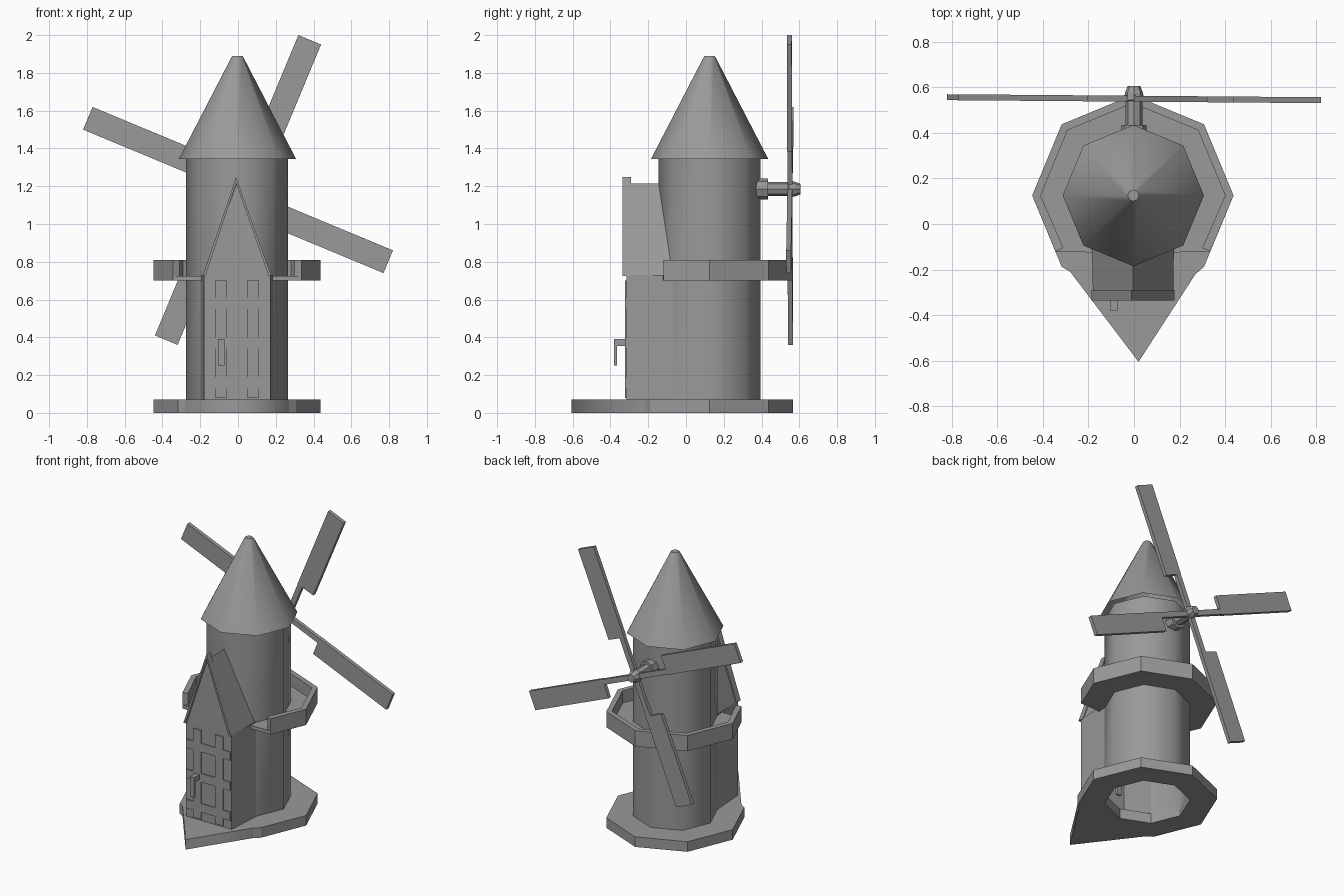
import bpy, bmesh, math
from mathutils import Matrix, Vector

if "Cube" in bpy.data.objects:
    bpy.data.objects.remove(bpy.data.objects["Cube"])

CX, CY = -0.005, 0.125          # tower axis
HUB = Vector((0, 0.55, 1.18))   # sail centre
STONE = bpy.data.materials.new("dark_grey")
STONE.diffuse_color = (0.32, 0.32, 0.32, 1)
STONE.use_nodes = True
STONE.node_tree.nodes["Principled BSDF"].inputs["Base Color"].default_value = STONE.diffuse_color


def make(name, verts, faces, smooth=False):
    bm = bmesh.new()
    vs = [bm.verts.new(v) for v in verts]
    for f in faces:
        bm.faces.new([vs[i] for i in f])
    bmesh.ops.remove_doubles(bm, verts=bm.verts, dist=0.0005)
    bmesh.ops.recalc_face_normals(bm, faces=bm.faces)
    me = bpy.data.meshes.new(name)
    bm.to_mesh(me)
    bm.free()
    me.materials.append(STONE)
    for p in me.polygons:
        p.use_smooth = smooth and abs(p.normal.z) < 0.9
    ob = bpy.data.objects.new(name, me)
    bpy.context.collection.objects.link(ob)
    return ob


def octo(r, a):
    t = math.radians(a)
    return (CX + r * math.cos(t), CY + r * math.sin(t))


def strip(name, outer, inner, lo, hi, closed=False, put=lambda p, h: (p[0], p[1], h)):
    """Solid band between two matching outlines, from lo to hi."""
    n = len(outer)
    verts = []
    for o, i in zip(outer, inner):
        verts += [put(o, lo), put(o, hi), put(i, hi), put(i, lo)]
    faces = []
    for k in range(n if closed else n - 1):
        a, b = 4 * k, 4 * ((k + 1) % n)
        faces += [(a + j, b + j, b + (j + 1) % 4, a + (j + 1) % 4) for j in range(4)]
    if not closed:
        e = 4 * (n - 1)
        faces += [(0, 1, 2, 3), (e, e + 1, e + 2, e + 3)]
    return make(name, verts, faces)


def box(name, x0, x1, y0, y1, z0, z1):
    return strip(name, [(x0, y0), (x1, y0)], [(x0, y1), (x1, y1)], z0, z1)


def lathe(name, profile, origin, along_y=False, n=8, smooth=False, bottom=True):
    """Solid of revolution from (radius, height) pairs."""
    verts, faces = [], []
    for r, h in profile:
        for k in range(n):
            t = 2 * math.pi * k / n
            c, s = r * math.cos(t), r * math.sin(t)
            p = (c, h, s) if along_y else (c, s, h)
            verts.append(Vector(p) + Vector(origin))
    for j in range(len(profile) - 1):
        for k in range(n):
            m = (k + 1) % n
            faces.append((j * n + k, j * n + m, j * n + n + m, j * n + n + k))
    if bottom:
        faces.append(tuple(range(n)))
    faces.append(tuple(range(len(verts) - n, len(verts))))
    return make(name, verts, faces, smooth)


back = [0, 45, 90, 135, 180]
R = 0.27

# Base slab with a pointed doorstep (softened at the tip) and an open centre
outer = [(0.02, -0.605), (0.27, -0.22), octo(0.442, -45)] + [octo(0.442, a) for a in back] \
    + [octo(0.442, 225), (-0.28, -0.21)]
inner = [octo(R, -90), octo(R, -45), octo(R, -45)] + [octo(R, a) for a in back] \
    + [octo(R, 225), octo(R, 225)]
base = strip("base", outer, inner, 0, 0.07, closed=True).data
for p in base.polygons:
    p.use_smooth = True
for e in base.edges:
    e.use_edge_sharp = not all(base.vertices[v].co.y < -0.59 for v in e.vertices)

# Tower shell, open toward the porch at the bottom front
verts = [(*octo(R, 45 * k), z) for z in (0, 0.73, 1.345) for k in range(8)]
faces = [(8 * j + k, 8 * j + (k + 1) % 8, 8 * j + 8 + (k + 1) % 8, 8 * j + 8 + k)
         for j in range(2) for k in range(8) if not (j == 0 and k in (5, 6))]
make("tower", verts, faces, True)

# Conical roof
lathe("tower_roof", [(0.31, 1.345), (0.033, 1.88), (0.025, 1.89)], (CX + 0.002, CY, 0),
      smooth=True, bottom=False)

# Gallery floor and rail, interrupted by the porch
floor_out = [(0.17, -0.125), (0.335, -0.12)] + [octo(0.442, a) for a in back] \
    + [(-0.345, -0.12), (-0.18, -0.125)]
floor_in = [(0.17, -0.07), octo(R, -45)] + [octo(R, a) for a in back] \
    + [octo(R, 225), (-0.18, -0.07)]
strip("gallery_floor", floor_out, floor_in, 0.70, 0.725)
rail_in = [(0.30, -0.105)] + [octo(0.405, a) for a in back] + [(-0.31, -0.105)]
strip("gallery_rail", floor_out[1:-1], rail_in, 0.70, 0.81)

# Porch: front wall with gable, two side walls
xl, xr, yf = -0.18, 0.172, -0.315
bl, br = octo(R, 225), octo(R, -45)
make("porch_walls",
     [(xl, yf, 0.07), (xr, yf, 0.07), (xr, yf, 0.73), (CX, yf, 1.22), (xl, yf, 0.73),
      (*bl, 0.07), (*bl, 0.73), (*br, 0.07), (*br, 0.73)],
     [(0, 1, 2, 3, 4), (0, 4, 6, 5), (1, 7, 8, 2)])

# Porch roof running back into the tower, with a raised front trim
make("porch_roof",
     [(xl, yf, 0.725), (CX, yf, 1.215), (xr, yf, 0.725),
      (bl[0] + .01, -0.06, 0.725), (CX, -0.135, 1.215), (br[0] - .01, -0.06, 0.725)],
     [(0, 1, 4, 3), (1, 2, 5, 4)])
xz = lambda p, h: (p[0], h, p[1])
strip("gable_trim", [(-0.187, 0.725), (CX - 0.005, 1.248), (0.177, 0.725)],
      [(-0.172, 0.725), (CX - 0.005, 1.216), (0.162, 0.725)], -0.335, -0.29, put=xz)

# Raised door lattice
for k, x in enumerate((-0.09, 0.08)):
    box(f"door_upright_{k}", x - 0.03, x + 0.03, -0.323, yf, 0.08, 0.70)
for k, z in enumerate((0.16, 0.37, 0.58)):
    box(f"door_crossbar_{k}", -0.175, 0.165, -0.3225, yf, z - 0.03, z + 0.03)

# Door handles, outside and inside
for side, s in (("outer", -1), ("inner", 1)):
    y0, y1, y2 = yf, yf + s * 0.05, yf + s * 0.065
    box(f"{side}_handle_grip", -0.105, -0.072, min(y1, y2), max(y1, y2), 0.25, 0.39)
    box(f"{side}_handle_arm", -0.105, -0.072, min(y0, y1), max(y0, y1), 0.355, 0.39)

# Sail axle
lathe("axle", [(0.055, 0.37), (0.055, 0.435), (0.037, 0.435), (0.037, 0.54), (0.043, 0.545),
               (0.04, 0.575), (0.028, 0.605)], (0, 0, 1.185), along_y=True)

# Four sails: spar plus one-sided blade, one outline repeated by rotation
for k in range(4):
    ob = strip(f"sail_{k}",
               [(-0.018, 0), (-0.018, 0.265), (-0.02, 0.266), (-0.02, 0.88)],
               [(0.018, 0), (0.018, 0.265), (0.11, 0.266), (0.11, 0.88)],
               -0.013, 0.013, put=xz)
    turn = Matrix.Rotation(math.radians(22.6 + 90 * k), 4, 'Y')
    ob.matrix_world = Matrix.Translation(HUB) @ Matrix.Rotation(-0.008, 4, 'Z') @ turn
